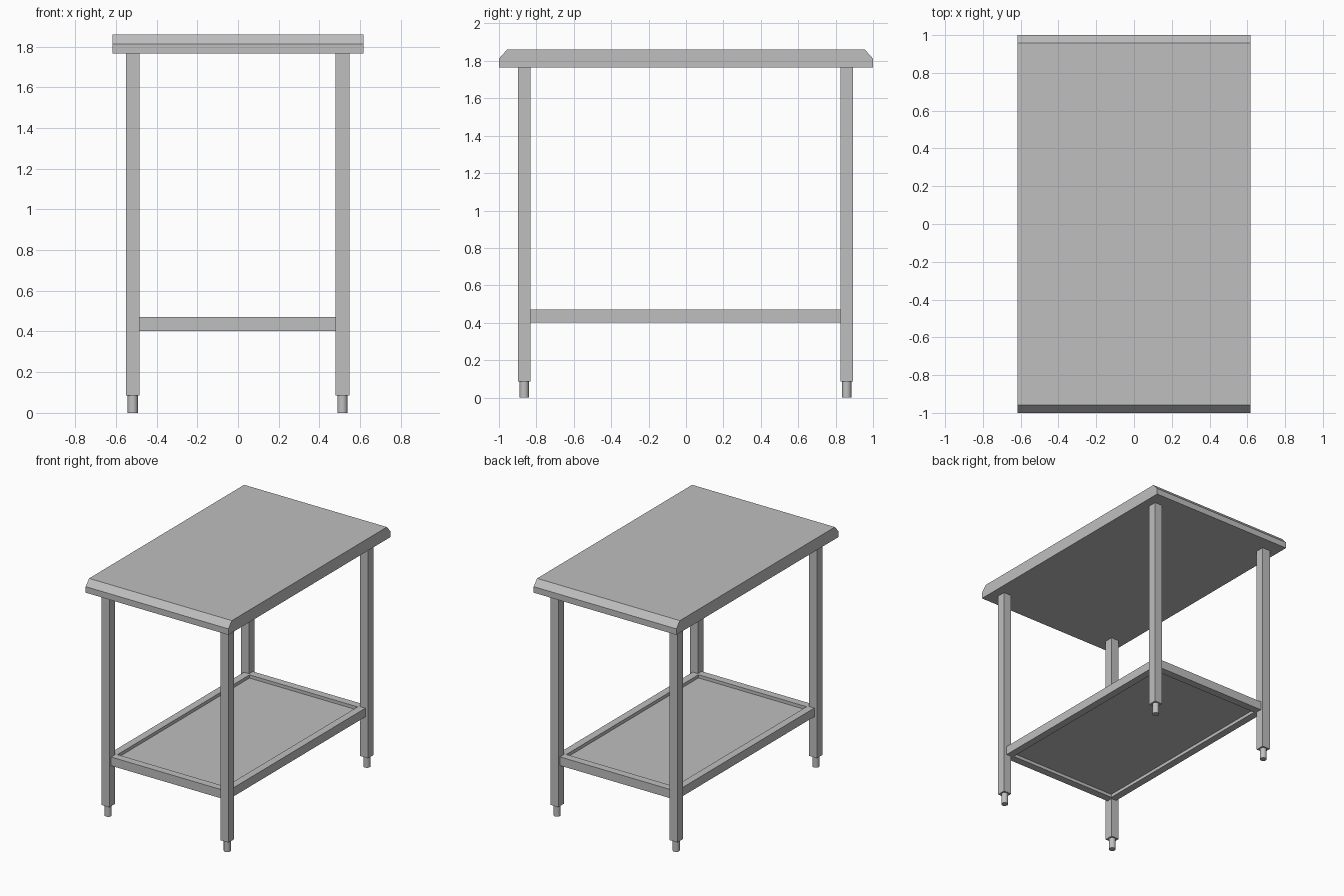
import bpy
import bmesh
from mathutils import Matrix, Vector

if "Cube" in bpy.data.objects:
    bpy.data.objects.remove(bpy.data.objects["Cube"], do_unlink=True)

steel = bpy.data.materials.new("brushed steel grey")
steel.use_nodes = True
GREY = (0.52, 0.52, 0.52, 1)
steel.diffuse_color = GREY
steel.node_tree.nodes["Principled BSDF"].inputs["Base Color"].default_value = GREY


def finish(name, bm):
    bmesh.ops.recalc_face_normals(bm, faces=bm.faces)
    mesh = bpy.data.meshes.new(name)
    bm.to_mesh(mesh)
    bm.free()
    mesh.materials.append(steel)
    obj = bpy.data.objects.new(name, mesh)
    bpy.context.collection.objects.link(obj)
    return obj


def box(name, low, high):
    low, high = Vector(low), Vector(high)
    bm = bmesh.new()
    bmesh.ops.create_cube(bm, size=1, matrix=Matrix.Translation((low + high) / 2)
                          @ Matrix.Diagonal((*(high - low), 1)))
    return finish(name, bm)


def extrude(name, points, offset):
    bm = bmesh.new()
    face = bm.faces.new([bm.verts.new(p) for p in points])
    new = bmesh.ops.extrude_face_region(bm, geom=[face], use_keep_orig=True)["geom"]
    bmesh.ops.translate(bm, vec=offset, verts=[v for v in new if isinstance(v, bmesh.types.BMVert)])
    return finish(name, bm)


# Tabletop with sloped front and back edges
half_x = 0.617
half_profile = [(1, 1.765), (1, 1.812), (0.957, 1.86)]
profile = half_profile + [(-y, z) for y, z in reversed(half_profile)]
extrude("tabletop", [(-half_x, y, z) for y, z in profile], (2 * half_x, 0, 0))

# Square legs on round adjustable feet
leg_x, leg_y, half_leg = 0.515, 0.862, 0.034
for y_name, sy in (("front", -1), ("back", 1)):
    for x_name, sx in (("left", 1), ("right", -1)):
        x, y = sx * leg_x - 0.002, sy * leg_y - 0.003
        box(f"{y_name}_{x_name}_leg", (x - half_leg, y - half_leg, 0.085),
            (x + half_leg, y + half_leg, 1.765))
        bm = bmesh.new()
        bmesh.ops.create_cone(bm, cap_ends=True, segments=32, radius1=0.025, radius2=0.025,
                              depth=0.09, matrix=Matrix.Translation((x, y, 0.045)))
        foot = finish(f"{y_name}_{x_name}_foot", bm)
        for face in foot.data.polygons:
            face.use_smooth = abs(face.normal.z) < 0.5

# Shelf: a mitred rectangular rim around a recessed panel
outer = Vector((0.525, 0.875))
inner = Vector((0.467, 0.815))
bottom, top = 0.402, 0.47
bm = bmesh.new()
corners = [(-1, -1), (1, -1), (1, 1), (-1, 1)]
rings = [[bm.verts.new((sx * size.x - 0.002, sy * size.y - 0.003, z)) for sx, sy in corners]
         for size, z in ((outer, bottom), (outer, top), (inner, top), (inner, bottom))]
for r, ring in enumerate(rings):
    following = rings[(r + 1) % 4]
    for i in range(4):
        j = (i + 1) % 4
        bm.faces.new((ring[i], ring[j], following[j], following[i]))
finish("shelf_rim", bm)
box("shelf_panel", (-inner.x - 0.002, -inner.y - 0.003, 0.427),
    (inner.x - 0.002, inner.y - 0.003, 0.445))
